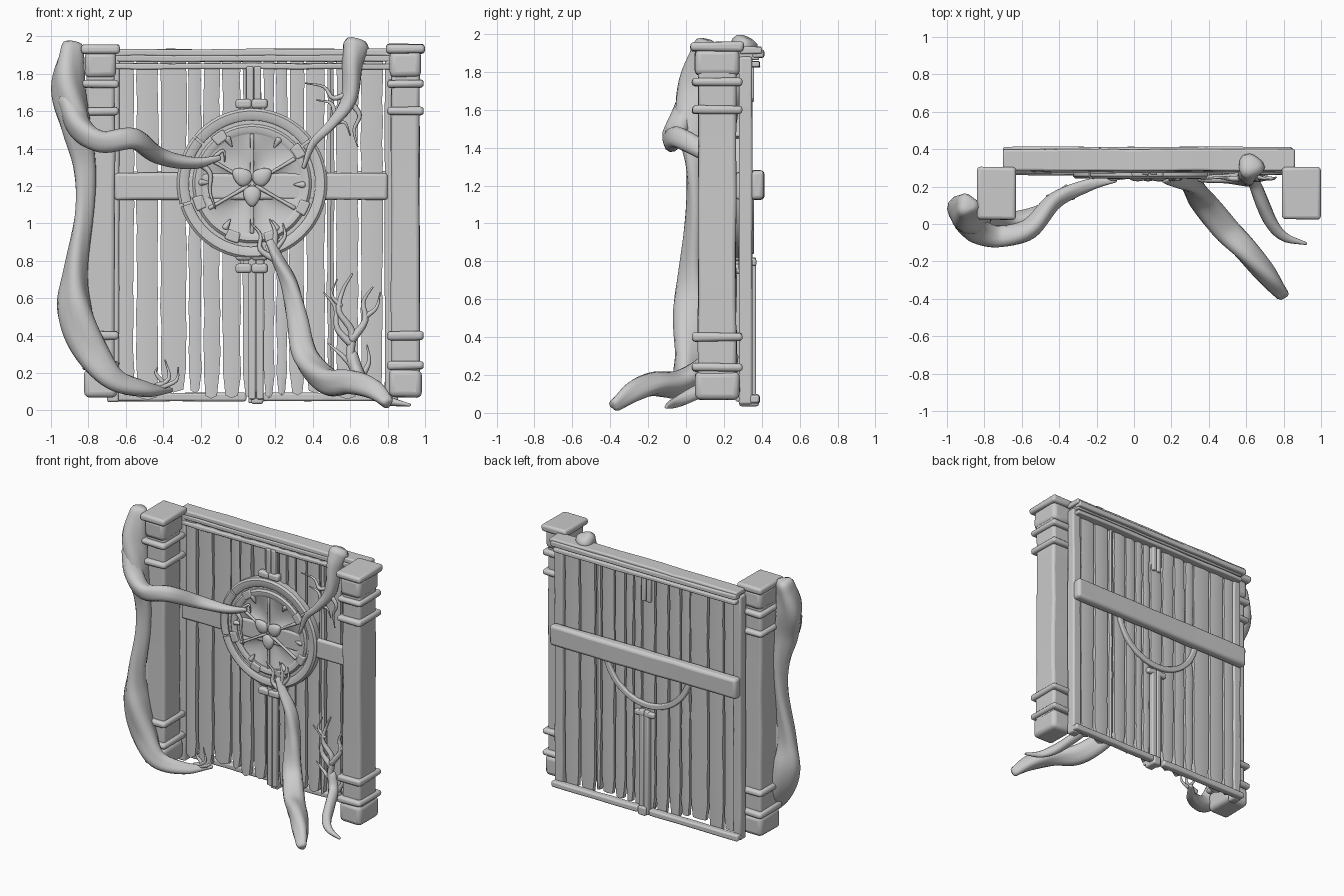
import bpy, bmesh, math, random
from mathutils import Vector, Quaternion

if "Cube" in bpy.data.objects:
    bpy.data.objects.remove(bpy.data.objects["Cube"])

random.seed(4)
CX, CZ = 0.075, 1.213      # wheel centre


def finish(name, bm, angle=40, bevel=0):
    bmesh.ops.recalc_face_normals(bm, faces=bm.faces)
    me = bpy.data.meshes.new(name)
    bm.to_mesh(me)
    bm.free()
    ob = bpy.data.objects.new(name, me)
    bpy.context.collection.objects.link(ob)
    if bevel:
        m = ob.modifiers.new("bevel", 'BEVEL')
        m.width, m.segments = bevel, 3
    bpy.ops.object.select_all(action='DESELECT')
    ob.select_set(True)
    bpy.context.view_layer.objects.active = ob
    bpy.ops.object.shade_smooth_by_angle(angle=math.radians(angle))
    return ob


def box(name, x, y, z, bevel=0.01, wobble=0.0, cuts=0):
    """Box from (min, max) ranges, optionally cut along its length and roughened."""
    bm = bmesh.new()
    bmesh.ops.create_cube(bm, size=1)
    axis = 0 if x[1] - x[0] > z[1] - z[0] else 2
    if cuts:
        es = [e for e in bm.edges
              if abs(e.verts[0].co[axis] - e.verts[1].co[axis]) > .5]
        bmesh.ops.subdivide_edges(bm, edges=es, cuts=cuts)
    for v in bm.verts:
        v.co = Vector([(a + b) / 2 + c * (b - a) for (a, b), c in zip((x, y, z), v.co)])
        for k in range(3):
            if k != axis:
                v.co[k] += random.uniform(-wobble, wobble)
    return finish(name, bm, 50, bevel)


def lathe(name, profile, a0=0, a1=360, n=64, bevel=0):
    """Sweep a closed (radius, y) profile round the wheel axis."""
    full = a1 - a0 >= 360
    n = max(4, int(n * (a1 - a0) / 360))
    bm = bmesh.new()
    rings = []
    for i in range(n if full else n + 1):
        a = math.radians(a0 + (a1 - a0) * i / n)
        rings.append([bm.verts.new((CX + r * math.cos(a), y, CZ + r * math.sin(a)))
                      for r, y in profile])
    k = len(profile)
    for i in range(n):
        p, q = rings[i], rings[(i + 1) % len(rings)]
        for j in range(k):
            bm.faces.new((p[j], p[(j + 1) % k], q[(j + 1) % k], q[j]))
    if not full:
        bm.faces.new(rings[0])
        bm.faces.new(rings[-1])
    return finish(name, bm, 40, bevel)


def branch(name, pts, lobes=0.0, sides=12, steps=7):
    """Tapered, twisting tube through (x, y, z, radius) points."""
    P = [Vector(p) for p in pts]
    P = [P[0] * 2 - P[1]] + P + [P[-1] * 2 - P[-2]]
    path = []
    for i in range(1, len(P) - 2):
        a, b, c, d = P[i - 1:i + 3]
        for s in range(steps):
            t = s / steps
            path.append(.5 * (2 * b + (c - a) * t + (2 * a - 5 * b + 4 * c - d) * t * t
                              + (3 * b - a - 3 * c + d) * t ** 3))
    path.append(P[-2])
    pos, rad = [p.xyz for p in path], [max(p.w, .004) for p in path]
    # rounded ends
    d0, d1 = (pos[0] - pos[1]).normalized(), (pos[-1] - pos[-2]).normalized()
    pos = [pos[0] + d0 * rad[0] * .55, pos[0] + d0 * rad[0] * .4] + pos \
        + [pos[-1] + d1 * rad[-1] * .4, pos[-1] + d1 * rad[-1] * .55]
    rad = [rad[0] * .45, rad[0] * .8] + rad + [rad[-1] * .8, rad[-1] * .45]
    bm = bmesh.new()
    rings, u, last = [], None, None
    for i, p in enumerate(pos):
        t = (pos[min(i + 1, len(pos) - 1)] - pos[max(i - 1, 0)]).normalized()
        u = t.orthogonal().normalized() if u is None else last.rotation_difference(t) @ u
        last, w = t, t.cross(u)
        ring = []
        for k in range(sides):
            a = 2 * math.pi * k / sides
            r = rad[i] * (1 + lobes * math.cos(3 * a + i * .22))
            ring.append(bm.verts.new(p + (u * math.cos(a) + w * math.sin(a)) * r))
        rings.append(ring)
    for p, q in zip(rings, rings[1:]):
        for k in range(sides):
            bm.faces.new((p[k], p[(k + 1) % sides], q[(k + 1) % sides], q[k]))
    bm.faces.new(rings[0])
    bm.faces.new(rings[-1])
    return finish(name, bm, 70)


def twig(name, pts, r, y=.245):
    n = len(pts) - 1
    branch(name, [(x, y - .015 * math.sin(3 * i), z, r * (1 - .8 * i / n))
                  for i, (x, z) in enumerate(pts)], 0, 7, 4)


# Posts with caps, bands and base blocks
for side, x in (("left", -.735), ("right", .895)):
    def layer(part, hx, hy, z0, z1, bev=.015, cuts=0):
        box(f"{side}_post_{part}", (x - hx, x + hx), (.165 - hy, .165 + hy), (z0, z1),
            bev, .004, cuts)
    layer("shaft", .076, .1, .1, 1.9, .02, 6)
    layer("top_block", .084, .118, 1.78, 1.92, .03)
    layer("base_block", .088, .118, .07, .22, .03)
    layer("cap", .104, .14, 1.91, 1.958, .018)
    for z in (1.745, 1.6, .4, .24):
        layer("band", .098, .132, z - .022, z + .022, .018)

# Ragged planks
edges = [-.65, -.55, -.42, -.27, -.19, -.09, .02, .13, .2, .27, .36, .47, .52, .65, .78]
for a, b in zip(edges, edges[1:]):
    bm = bmesh.new()
    n, low, y0 = 16, random.uniform(.07, .12), random.uniform(.285, .298)
    rows = []
    for i in range(n + 1):
        z = low + (1.88 - low) * i / n
        l = a + .003 + random.uniform(0, .008)
        r = b - .003 - random.uniform(0, .008)
        if i == 0:
            l += .012
            r -= .012
        m = (l + r) / 2
        rows.append([bm.verts.new(c) for c in (
            (l, y0 + .008, z), (m, y0, z - .015 * (i == 0)), (r, y0 + .008, z),
            (r, .335, z), (m, .342, z), (l, .335, z))])
    for p, q in zip(rows, rows[1:]):
        for k in range(6):
            bm.faces.new((p[k], p[(k + 1) % 6], q[(k + 1) % 6], q[k]))
    bm.faces.new(rows[0])
    bm.faces.new(rows[-1])
    finish("plank", bm, 35)

# Door frame: stiles, stacked top rails, bottom rails, cross bars
box("left_stile", (-.7, -.635), (.28, .35), (.045, 1.88), .012, .002, 8)
box("right_stile", (.785, .855), (.28, .35), (.045, 1.88), .012, .002, 8)
box("top_rail", (-.7, .86), (.285, .40), (1.895, 1.932), .01, .003, 8)
box("top_rail_back", (-.7, .845), (.35, .412), (1.875, 1.915), .01, .003, 8)
box("top_rail_mid", (-.68, .84), (.28, .385), (1.865, 1.898), .008, .003, 8)
box("top_rail_low", (-.68, .84), (.272, .39), (1.825, 1.855), .008, .003, 8)
box("bottom_rail_left", (-.7, .045), (.335, .388), (.05, .095), .012, .002, 5)
box("bottom_rail_right", (.135, .855), (.335, .388), (.05, .095), .012, .002, 5)
box("front_cross_bar", (-.66, .8), (.262, .3), (1.125, 1.27), .016, .003, 8)
box("back_cross_bar", (-.7, .855), (.34, .412), (1.125, 1.28), .022, .003, 8)

# Central straps and clamps, front and back
for x in (.063, .105):
    box("upper_strap", (x - .019, x + .019), (.262, .3), (1.58, 1.84), .008)
    box("upper_strap_back", (x - .017, x + .017), (.33, .36), (1.64, 1.84), .008)
    box("lower_strap", (x - .007, x + .031), (.262, .3), (.06, .84), .008)
    box("lower_strap_back", (x - .007, x + .031), (.33, .37), (.04, .82), .008)
box("strap_foot", (.07, .135), (.28, .385), (.035, .1), .012)
for x in (.03, .115):
    for z, h in ((1.64, .025), (.825, .022), (.76, .025)):
        box("clamp", (x - .043, x + .043), (.25, .3), (z - h, z + h), .015)
    box("clamp_back", (x - .02, x + .06), (.335, .372), (.775, .815), .012)

# Wheel: backing disc, inner ring, outer arcs and raised brackets
lathe("wheel_base", [(.26, .3), (.26, .265), (.385, .265), (.385, .3)], bevel=.006)
lathe("inner_ring", [(.265, .29), (.265, .256), (.28, .247), (.305, .247), (.318, .26), (.318, .29)])
for a in (38, 142, 198, 282):
    b = {38: 140, 142: 196, 198: 280, 282: 396}[a]
    lathe("outer_arc", [(.338, .3), (.338, .252), (.35, .243), (.388, .243), (.402, .256), (.402, .3)], a, b)
for a in (35, 125, 200, 250, 290, 335):
    lathe("ring_bracket", [(.272, .28), (.272, .24), (.328, .24), (.328, .28)], a - 7, a + 7, 120, .008)
lathe("back_half_ring", [(.335, .33), (.335, .36), (.375, .36), (.375, .33)], 180, 360, bevel=.008)

# Scalloped dish inside the wheel
bm = bmesh.new()
N, rr = 72, [.01, .06, .11, .16, .21, .25, .275]
rings = [[bm.verts.new((CX + r * math.cos(a), .258 + .028 * abs(math.cos(3 * a)) ** .7
                        * math.sin(math.pi * min(1, r / .28)), CZ + r * math.sin(a)))
          for a in [2 * math.pi * k / N for k in range(N)]] for r in rr]
for p, q in zip(rings, rings[1:]):
    for k in range(N):
        bm.faces.new((p[k], p[(k + 1) % N], q[(k + 1) % N], q[k]))
bm.faces.new(rings[0])
finish("wheel_dish", bm, 30)

# Spokes, pointed rim teeth and three central lobes
for i in range(6):
    a = math.radians(30 + 60 * i)
    d = Vector((math.cos(a), 0, math.sin(a)))
    c = Vector((CX, .256, CZ))
    branch("spoke", [tuple(c + d * r) + (w,) for r, w in ((.03, .014), (.14, .009), (.26, .012))], 0, 6, 3)
    d = Vector((math.cos(a + .5), 0, math.sin(a + .5)))
    branch("rim_tooth", [tuple(c + d * r) + (w,) for r, w in ((.275, .02), (.25, .013), (.225, .004))], 0, 6, 3)
for a in (35, 145, 270):
    bm = bmesh.new()
    bmesh.ops.create_uvsphere(bm, u_segments=20, v_segments=12, radius=1)
    q = Quaternion((0, 1, 0), -math.radians(a))
    for v in bm.verts:
        v.co = q @ Vector((v.co.x * .056 + .068, v.co.y * .024, v.co.z * .045 * (1 - .3 * v.co.x))) \
            + Vector((CX, .252, CZ))
    finish("centre_lobe", bm, 60)

# Thick roots and branches
branch("left_trunk", [(-.89, .1, 1.94, .06), (-.91, .06, 1.74, .088), (-.86, .03, 1.53, .08),
       (-.82, .05, 1.31, .058), (-.825, .05, 1.07, .05), (-.87, .03, .75, .062), (-.865, .03, .54, .092),
       (-.79, .02, .33, .088), (-.67, .0, .165, .062), (-.49, .07, .11, .04), (-.36, .2, .11, .014)], .13, 18)
branch("left_arm", [(-.9, .03, 1.66, .07), (-.85, -.03, 1.52, .066), (-.73, -.07, 1.44, .058),
       (-.56, -.03, 1.45, .055), (-.42, .13, 1.36, .045), (-.24, .21, 1.325, .032), (-.1, .235, 1.35, .014)], .1, 14)
branch("right_root", [(.17, .24, .9, .022), (.21, .235, .81, .032), (.28, .225, .67, .045),
       (.32, .2, .49, .055), (.36, .14, .28, .066), (.48, -.02, .16, .07), (.61, -.16, .15, .062),
       (.72, -.28, .11, .054), (.795, -.375, .045, .034)], .13, 16)
branch("upper_right_branch", [(.625, .31, 1.945, .07), (.61, .27, 1.85, .055), (.595, .245, 1.66, .042),
       (.5, .24, 1.53, .026), (.4, .24, 1.43, .02), (.35, .235, 1.3, .01)], .1, 14)
branch("small_root", [(.61, .25, .3, .028), (.64, .22, .2, .034), (.69, .1, .13, .036),
       (.74, 0, .08, .034), (.81, -.07, .05, .024), (.92, -.105, .03, .008)], .1, 10)

# Twigs: left arm fork, root fork, upper branch sprays, shrub, floor sprigs
for r, pts in (
    (.018, [(-.22, 1.33), (-.15, 1.27), (-.15, 1.17), (-.12, 1.08)]),
    (.014, [(-.14, 1.34), (-.08, 1.39), (-.07, 1.33)]),
    (.02, [(.19, .85), (.2, .95), (.17, 1.02)]), (.016, [(.2, .86), (.25, .93), (.24, 1.0)]),
    (.02, [(.21, .8), (.12, .86), (.12, .94), (.07, 1.0)]),
    (.018, [(.6, 1.7), (.51, 1.67), (.46, 1.73), (.36, 1.75)]),
    (.016, [(.52, 1.56), (.5, 1.64), (.42, 1.66)]),
    (.018, [(.59, 1.66), (.65, 1.58), (.62, 1.5), (.64, 1.41)]),
    (.014, [(.5, 1.53), (.57, 1.54), (.6, 1.47)]),
    (.03, [(.66, .16), (.6, .28), (.61, .42), (.54, .53), (.56, .64), (.61, .73)]),
    (.022, [(.6, .36), (.53, .44), (.52, .55), (.46, .63)]),
    (.024, [(.61, .38), (.68, .48), (.67, .58), (.72, .66)]),
    (.016, [(.68, .5), (.74, .55), (.76, .63)]), (.02, [(.63, .22), (.55, .3), (.48, .36)]),
    (.02, [(.66, .18), (.7, .26), (.69, .35)]), (.014, [(.55, .56), (.5, .62), (.53, .7)]),
):
    twig("twig", pts, r)
for r, pts in ((.018, [(-.46, .12), (-.37, .17), (-.39, .27)]),
               (.016, [(-.42, .12), (-.33, .16), (-.32, .23)]), (.014, [(-.4, .15), (-.44, .2), (-.43, .23)])):
    twig("floor_sprig", pts, r, .14)
